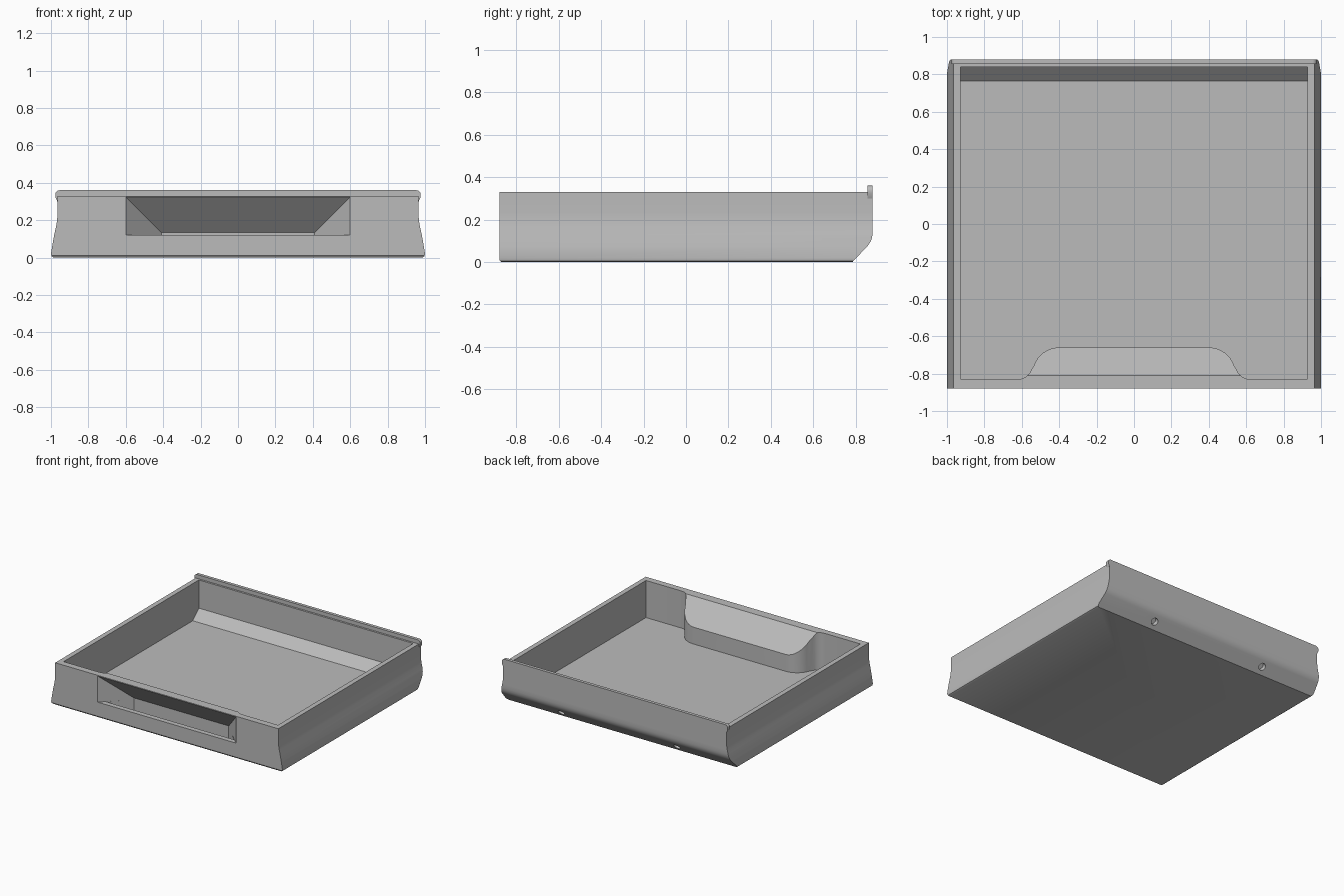
import bpy, bmesh, math
from mathutils import Vector

cube = bpy.data.objects.get("Cube")
if cube:
    bpy.data.objects.remove(cube, do_unlink=True)

grey = bpy.data.materials.new("plain_grey")
grey.use_nodes = True
grey.diffuse_color = (0.5, 0.5, 0.5, 1)
grey.node_tree.nodes["Principled BSDF"].inputs["Base Color"].default_value = (0.5, 0.5, 0.5, 1)


def finish(bm, name):
    bmesh.ops.recalc_face_normals(bm, faces=bm.faces)
    mesh = bpy.data.meshes.new(name)
    bm.to_mesh(mesh)
    bm.free()
    mesh.materials.append(grey)
    obj = bpy.data.objects.new(name, mesh)
    bpy.context.collection.objects.link(obj)
    return obj


def prism_bm(outline, axis, low, high):
    """Extrude a 2D outline along the x, y or z axis."""
    place = {"x": lambda a, b, t: (t, a, b),
             "y": lambda a, b, t: (a, t, b),
             "z": lambda a, b, t: (a, b, t)}[axis]
    bm = bmesh.new()
    ends = [[bm.verts.new(place(a, b, t)) for a, b in outline] for t in (low, high)]
    bm.faces.new(ends[0])
    bm.faces.new(ends[1])
    for i in range(len(outline)):
        j = (i + 1) % len(outline)
        bm.faces.new((ends[0][i], ends[0][j], ends[1][j], ends[1][i]))
    return bm


def prism(name, *args):
    return finish(prism_bm(*args), name)


def hull(name, points):
    bm = bmesh.new()
    for x, y, z in points:
        bm.verts.new((x, y, z))
        bm.verts.new((-x, y, z))
    bmesh.ops.convex_hull(bm, input=bm.verts)
    return finish(bm, name)


def mirrored(half):
    return half + [(-a, b) for a, b in reversed(half)]


def combine(obj, cutter, operation):
    mod = obj.modifiers.new("cut", "BOOLEAN")
    mod.operation, mod.object, mod.solver = operation, cutter, "EXACT"
    bpy.context.view_layer.objects.active = obj
    bpy.ops.object.modifier_apply(modifier=mod.name)
    bpy.data.objects.remove(cutter, do_unlink=True)


# Outer body: flared sides crossed with the chamfered back profile
flare = [(0.985, 0), (0.996, 0.006), (1, 0.02), (0.991, 0.075), (0.982, 0.125),
         (0.973, 0.165), (0.967, 0.2), (0.965, 0.235), (0.965, 0.33)]
tray = prism("tray_body", mirrored(flare), "y", -0.95, 0.95)
side = [(-0.872, 0), (-0.88, 0.01), (-0.88, 0.4), (0.88, 0.4), (0.88, 0.135),
        (0.877, 0.115), (0.871, 0.097), (0.86, 0.08), (0.785, 0)]
combine(tray, prism("side_profile", side, "x", -1.1, 1.1), "INTERSECT")

# Inner space with a sloped strip at the back
inside = [(-0.83, 0.04), (-0.83, 0.4), (0.84, 0.4), (0.84, 0.11), (0.765, 0.04)]
cavity = prism("cavity", inside, "x", -0.927, 0.927)

# Handle housing: S-curved plan with a sloping top, kept out of the cavity
plan = [(0.63, -0.9), (0.63, -0.83)]
for i in range(1, 7):
    a = math.radians(90 - 12 * i)
    plan.append((0.62 - 0.075 * math.cos(a), -0.755 - 0.075 * math.sin(a)))
for i in range(9):
    a = math.radians(18 + 9 * i)
    plan.append((0.4 + 0.143 * math.cos(a), -0.803 + 0.143 * math.sin(a)))
bm = prism_bm(mirrored(plan), "z", -0.1, 0.6)
cut = bmesh.ops.bisect_plane(bm, geom=bm.verts[:] + bm.edges[:] + bm.faces[:],
                             plane_co=Vector((0, -0.81, 0.33)),
                             plane_no=Vector((0, 1.055, 1)), clear_outer=True)
rim = [e for e in cut["geom_cut"] if isinstance(e, bmesh.types.BMEdge)]
bmesh.ops.contextual_create(bm, geom=rim)
combine(cavity, finish(bm, "handle_housing"), "DIFFERENCE")
combine(tray, cavity, "DIFFERENCE")

# Finger pocket in the front, deeper behind its lower lip
pocket = hull("pocket", [(0.621, -0.9, 0.346), (0.621, -0.9, 0.12),
                         (0.41, -0.7, 0.135), (0.41, -0.7, 0.12)])
combine(tray, pocket, "DIFFERENCE")
well = hull("pocket_well", [(x, y, z) for x, y in ((0.557, -0.84), (0.41, -0.7))
                            for z in (0.04, 0.13)])
combine(tray, well, "DIFFERENCE")

# Two round holes in the back chamfer
normal = Vector((0, 0.08, -0.075)).normalized()
for x in (-0.5, 0.5):
    bm = bmesh.new()
    bmesh.ops.create_cone(bm, cap_ends=True, segments=24, radius1=0.027,
                          radius2=0.027, depth=0.07)
    bmesh.ops.rotate(bm, verts=bm.verts,
                     matrix=normal.to_track_quat("Z", "Y").to_matrix())
    bmesh.ops.translate(bm, verts=bm.verts, vec=(x, 0.825, 0.043))
    combine(tray, finish(bm, "hole"), "DIFFERENCE")

# Raised lip along the back edge with rounded ends
end = [(0.966, 0.3), (0.977, 0.325), (0.977, 0.337)]
for i in range(1, 7):
    a = math.radians(15 * i)
    end.append((0.954 + 0.023 * math.cos(a), 0.337 + 0.023 * math.sin(a)))
lip = prism("back_lip", mirrored(end), "y", 0.855, 0.88)

# Smooth curves, sharp corners
bpy.ops.object.select_all(action="DESELECT")
for obj in (tray, lip):
    obj.select_set(True)
bpy.context.view_layer.objects.active = tray
bpy.ops.object.shade_smooth_by_angle(angle=math.radians(30))
